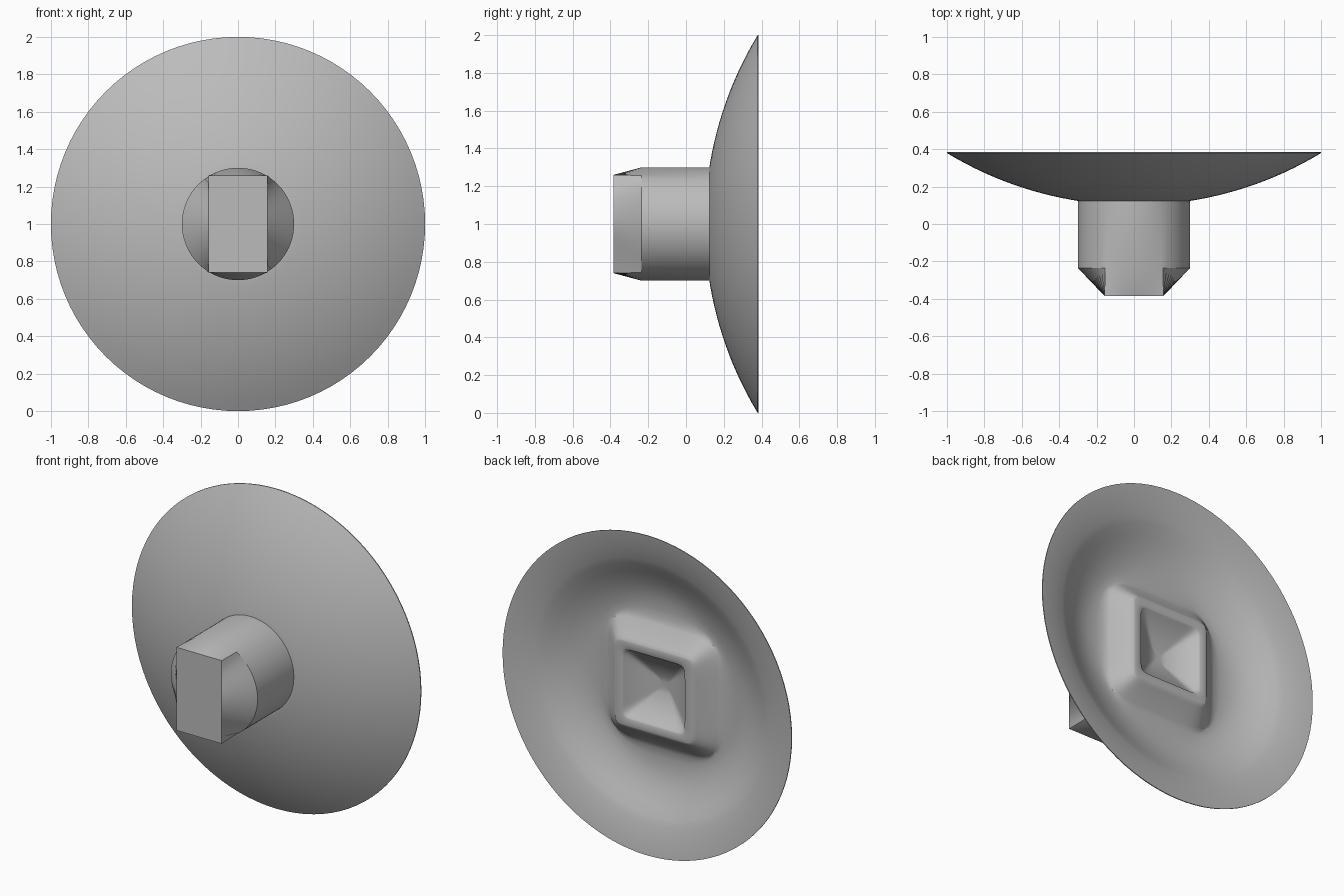
import bpy, bmesh, math

cube = bpy.data.objects.get("Cube")
if cube:
    bpy.data.objects.remove(cube)

SEGMENTS = 96
CENTRE_Z = 1.0

grey = bpy.data.materials.new("plain grey")
grey.use_nodes = True
colour = (0.5, 0.5, 0.5, 1)
grey.diffuse_color = colour
grey.node_tree.nodes["Principled BSDF"].inputs["Base Color"].default_value = colour


def squircle(y, half, power=2):
    """Loop around the y axis: power 2 is a circle, a high power a square."""
    loop = []
    for i in range(SEGMENTS):
        t = math.tau * i / SEGMENTS
        c, s = math.cos(t), math.sin(t)
        r = half / (abs(c) ** power + abs(s) ** power) ** (1 / power)
        loop.append((r * c, y, CENTRE_Z + r * s))
    return loop


def loft(name, loops, angle):
    """Skin a list of loops and cap both ends."""
    bm = bmesh.new()
    rings = [[bm.verts.new(p) for p in loop] for loop in loops]
    for a, b in zip(rings, rings[1:]):
        for i in range(len(a)):
            j = (i + 1) % len(a)
            bm.faces.new((a[i], a[j], b[j], b[i]))
    bm.faces.new(rings[0])
    bm.faces.new(rings[-1])
    bmesh.ops.recalc_face_normals(bm, faces=bm.faces)
    mesh = bpy.data.meshes.new(name)
    bm.to_mesh(mesh)
    bm.free()
    mesh.materials.append(grey)
    obj = bpy.data.objects.new(name, mesh)
    bpy.context.collection.objects.link(obj)
    bpy.ops.object.select_all(action='DESELECT')
    obj.select_set(True)
    bpy.context.view_layer.objects.active = obj
    bpy.ops.object.shade_smooth_by_angle(angle=math.radians(angle))
    return obj


# Dish: spherical front, thin rim
R = 1.93
loops = []
for k in range(15):
    r = 0.28 + 0.72 * k / 14
    loops.append(squircle(0.1 + R - math.sqrt(R * R - r * r), r))
loops.append(squircle(0.385, 1.0))

# Dish back: shallow lip, hollow, raised square boss with a pyramid pit
back = [
    (0.383, 0.985, 2), (0.364, 0.9, 2), (0.342, 0.82, 2), (0.325, 0.78, 2),
    (0.29, 0.72, 2), (0.255, 0.65, 2), (0.232, 0.59, 2), (0.219, 0.53, 2.1),
    (0.214, 0.46, 2.6), (0.218, 0.405, 4), (0.23, 0.375, 6), (0.305, 0.285, 12),
    (0.318, 0.268, 20), (0.32, 0.26, 24), (0.32, 0.222, 14), (0.315, 0.212, 12),
    (0.295, 0.2, 12), (0.215, 0.05, 12), (0.212, 0.02, 8),
]
loops += [squircle(*row) for row in back]
loft("dish", loops, 35)

# Stem: round shaft chamfered to a rectangular tip inscribed in the circle
RADIUS, HALF_X, HALF_Z = 0.3, 0.157, 0.26
corner = math.atan2(HALF_Z, HALF_X)
stops = [-corner, corner, math.pi - corner, math.pi + corner, math.tau - corner]
angles = [a + (b - a) * k / 24 for a, b in zip(stops, stops[1:]) for k in range(24)]


def shaft(y):
    return [(RADIUS * math.cos(t), y, CENTRE_Z + RADIUS * math.sin(t)) for t in angles]


tip = []
for t in angles:
    c, s = math.cos(t), math.sin(t)
    r = min(HALF_X / max(abs(c), 1e-6), HALF_Z / max(abs(s), 1e-6))
    tip.append((r * c, -0.385, CENTRE_Z + r * s))
loft("stem", [shaft(0.16), shaft(-0.235), tip], 30)
